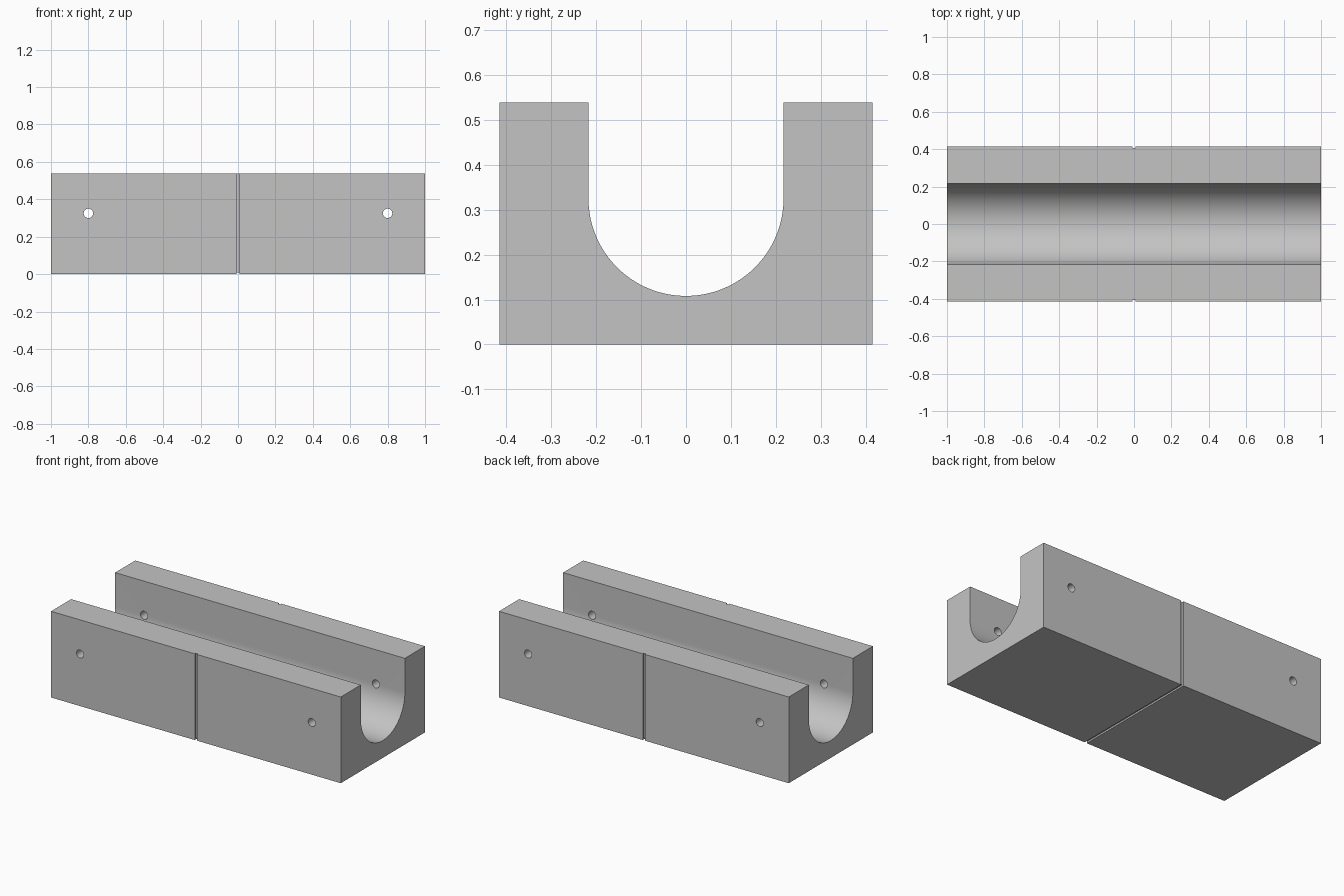
import bpy, bmesh, math
from mathutils import Matrix

cube = bpy.data.objects.get("Cube")
if cube:
    bpy.data.objects.remove(cube, do_unlink=True)

LENGTH, HALF_W, HEIGHT = 2.0, 0.415, 0.538
RADIUS, AXIS_Z = 0.217, 0.325
HOLE_R, HOLE_X = 0.025, 0.8
GROOVE_W, GROOVE_D = 0.016, 0.01

gray = bpy.data.materials.new("plain_gray")
gray.use_nodes = True
gray.diffuse_color = (0.55, 0.55, 0.55, 1)
gray.node_tree.nodes["Principled BSDF"].inputs["Base Color"].default_value = gray.diffuse_color


def make_object(name, bm):
    bmesh.ops.recalc_face_normals(bm, faces=bm.faces)
    mesh = bpy.data.meshes.new(name)
    bm.to_mesh(mesh)
    bm.free()
    mesh.materials.append(gray)
    obj = bpy.data.objects.new(name, mesh)
    bpy.context.collection.objects.link(obj)
    return obj


def box(name, center, size):
    bm = bmesh.new()
    bmesh.ops.create_cube(bm, size=1, matrix=Matrix.Translation(center) @ Matrix.Diagonal((*size, 1)))
    return make_object(name, bm)


def cross_rod(name, x):
    bm = bmesh.new()
    place = Matrix.Translation((x, 0, AXIS_Z)) @ Matrix.Rotation(math.pi / 2, 4, "X")
    bmesh.ops.create_cone(bm, cap_ends=True, segments=32, radius1=HOLE_R,
                          radius2=HOLE_R, depth=1.2, matrix=place)
    return make_object(name, bm)


# Channel block: U-shaped section extruded along x
steps = 64
arc = [(RADIUS * math.cos(math.pi * i / steps), AXIS_Z - RADIUS * math.sin(math.pi * i / steps))
       for i in range(steps + 1)]
profile = [(-HALF_W, HEIGHT), (-HALF_W, 0), (HALF_W, 0), (HALF_W, HEIGHT),
           (RADIUS, HEIGHT), *arc, (-RADIUS, HEIGHT)]
bm = bmesh.new()
section = bm.faces.new([bm.verts.new((-LENGTH / 2, y, z)) for y, z in profile])
extruded = bmesh.ops.extrude_face_region(bm, geom=[section], use_keep_orig=True)
moved = [e for e in extruded["geom"] if isinstance(e, bmesh.types.BMVert)]
bmesh.ops.translate(bm, verts=moved, vec=(LENGTH, 0, 0))
block = make_object("channel_block", bm)

# Cutters: cross holes, and the shallow groove round the sides and underside
cutters = [box("bottom_groove_cutter", (0, 0, 0), (GROOVE_W, 1.2, 2 * GROOVE_D))]
for side, s in (("left", 1), ("right", -1)):
    cutters.append(cross_rod(side + "_hole_cutter", s * HOLE_X))
for side, s in (("back", 1), ("front", -1)):
    cutters.append(box(side + "_groove_cutter", (0, s * HALF_W, HEIGHT / 2),
                       (GROOVE_W, 2 * GROOVE_D, HEIGHT + 0.2)))

bpy.ops.object.select_all(action="DESELECT")
bpy.context.view_layer.objects.active = block
block.select_set(True)
for cutter in cutters:
    cutter.hide_render = True
    cut = block.modifiers.new(cutter.name, "BOOLEAN")
    cut.operation, cut.solver, cut.object = "DIFFERENCE", "EXACT", cutter
    bpy.ops.object.modifier_apply(modifier=cut.name)
    bpy.data.objects.remove(cutter, do_unlink=True)

bpy.ops.object.shade_smooth_by_angle(angle=math.radians(30))
